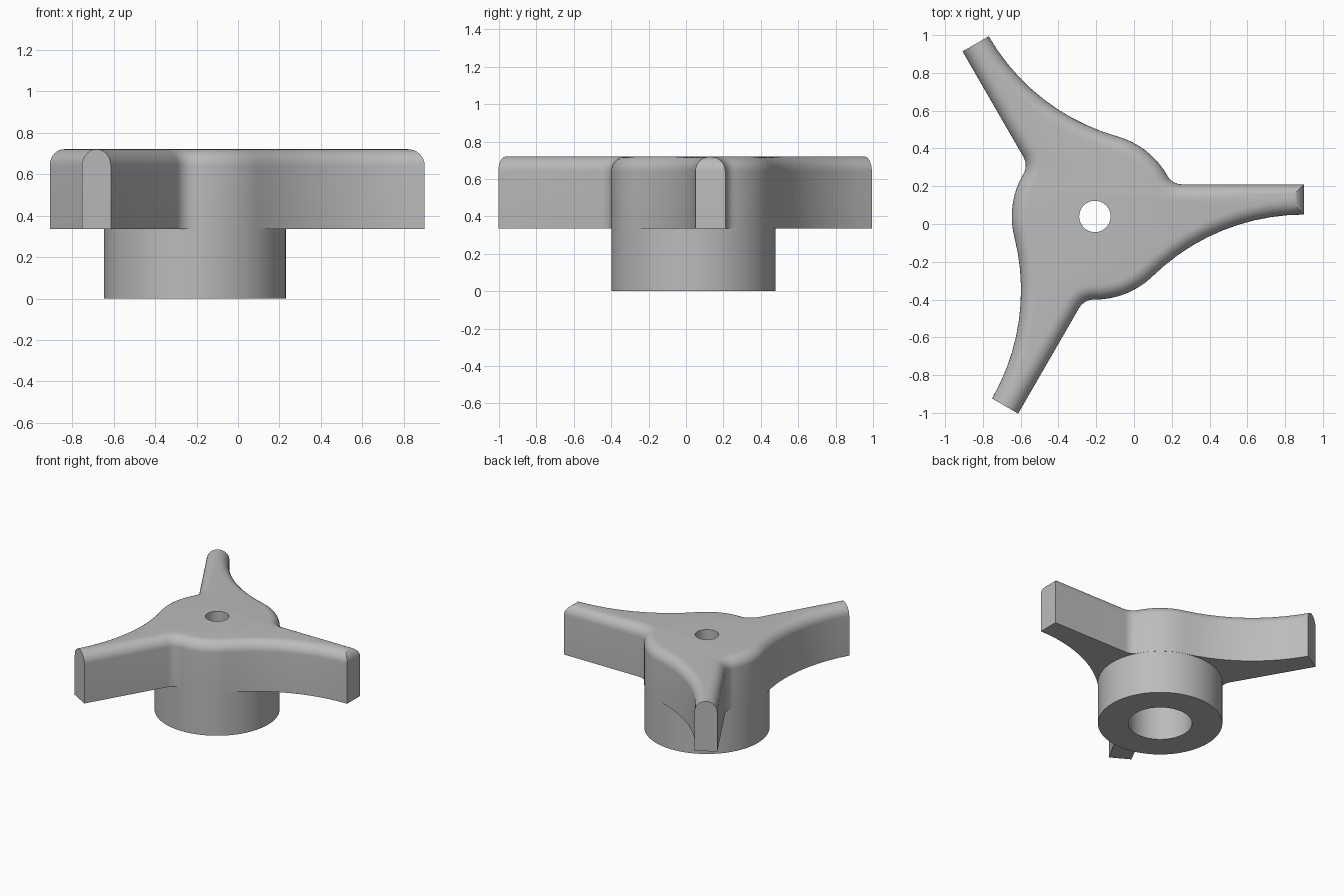
import bpy, bmesh, math
from mathutils import Vector, Matrix

old = bpy.data.objects.get("Cube")
if old:
    bpy.data.objects.remove(old, do_unlink=True)

CENTRE = Vector((-0.207, 0.04, 0))
HUB_R, TIP, LOW, HIGH = 0.44, 1.107, 0.01, 0.17
ARM_Z, TOP_Z, ROUND = 0.335, 0.72, 0.079

grey = bpy.data.materials.new("plain grey")
grey.use_nodes = True
colour = (0.5, 0.5, 0.5, 1)
grey.diffuse_color = colour
grey.node_tree.nodes["Principled BSDF"].inputs["Base Color"].default_value = colour


def arc(centre, radius, a0, a1, steps, inward):
    """Points on an arc, each with the direction in which the outline shrinks."""
    out = []
    for i in range(steps + 1):
        a = a0 + (a1 - a0) * i / steps
        d = Vector((math.cos(a), math.sin(a)))
        out.append((centre + d * radius, d * inward))
    return out


def arm_outline(round_end):
    """One third of the outline, from the arm's swept flank round to the hub."""
    end = -1 if round_end else 0
    # swept flank: an arc tangent to the hub and to the arm's end
    big = (TIP**2 + LOW**2 - HUB_R**2) / (2 * (HUB_R + LOW))
    c = Vector((TIP, LOW - big))
    pts = arc(c, big, math.atan2(-c.y, -c.x), math.pi / 2, 10, 1)
    pts[-1] = (Vector((TIP, LOW)), Vector((end, 1)))
    pts.append((Vector((TIP, HIGH)), Vector((end, -1))))
    # straight flank ends in a small fillet against the hub
    f = 0.09
    fc = Vector((math.sqrt((HUB_R + f)**2 - (HIGH + f)**2), HIGH + f))
    touch = math.atan2(fc.y, fc.x)
    pts += arc(fc, f, -math.pi / 2, touch - math.pi, 8, 1)
    # hub arc up to the next arm
    nxt = math.atan2(c.y, c.x) + math.radians(120)
    pts += arc(Vector((0, 0)), HUB_R, touch, nxt, 14, -1)[1:-1]
    return pts


def finish(name, bm):
    bmesh.ops.recalc_face_normals(bm, faces=bm.faces)
    mesh = bpy.data.meshes.new(name)
    bm.to_mesh(mesh)
    bm.free()
    mesh.materials.append(grey)
    obj = bpy.data.objects.new(name, mesh)
    obj.location = CENTRE
    bpy.context.collection.objects.link(obj)
    return obj


def cylinder(name, radius, z0, z1):
    bm = bmesh.new()
    bmesh.ops.create_cone(bm, cap_ends=True, segments=96, radius1=radius, radius2=radius,
                          depth=z1 - z0, matrix=Matrix.Translation((0, 0, (z0 + z1) / 2)))
    return finish(name, bm)


# three-armed grip with a rounded top edge
outline = []
for k in range(3):
    turn = Matrix.Rotation(math.radians(120 * k), 2)
    outline += [(turn @ p, turn @ d) for p, d in arm_outline(k == 0)]

levels = [(0, ARM_Z)]
for i in range(9):
    a = math.pi / 2 * i / 8
    levels.append((ROUND * (1 - math.cos(a)), TOP_Z - ROUND + ROUND * math.sin(a)))

bm = bmesh.new()
rings = [[bm.verts.new((*(p + d * inset), z)) for p, d in outline] for inset, z in levels]
count = len(outline)
for lower, upper in zip(rings, rings[1:]):
    for i in range(count):
        j = (i + 1) % count
        bm.faces.new((lower[i], lower[j], upper[j], upper[i]))
bm.faces.new(rings[0][::-1])
bm.faces.new(rings[-1])
knob = finish("three_arm_knob", bm)

# round hub below, stepped bore through the middle
parts = [(cylinder("hub", HUB_R - 0.001, 0, 0.5), 'UNION'),
         (cylinder("socket_cutter", 0.225, -0.1, 0.4), 'DIFFERENCE'),
         (cylinder("bolt_hole_cutter", 0.083, -0.1, 0.9), 'DIFFERENCE')]
bpy.context.view_layer.objects.active = knob
for tool, operation in parts:
    mod = knob.modifiers.new(tool.name, 'BOOLEAN')
    mod.operation, mod.object, mod.solver = operation, tool, 'EXACT'
    bpy.context.view_layer.update()
    bpy.ops.object.modifier_apply(modifier=mod.name)
    bpy.data.objects.remove(tool, do_unlink=True)

for o in bpy.context.selected_objects:
    o.select_set(False)
knob.select_set(True)
bpy.ops.object.shade_smooth_by_angle(angle=math.radians(30))
